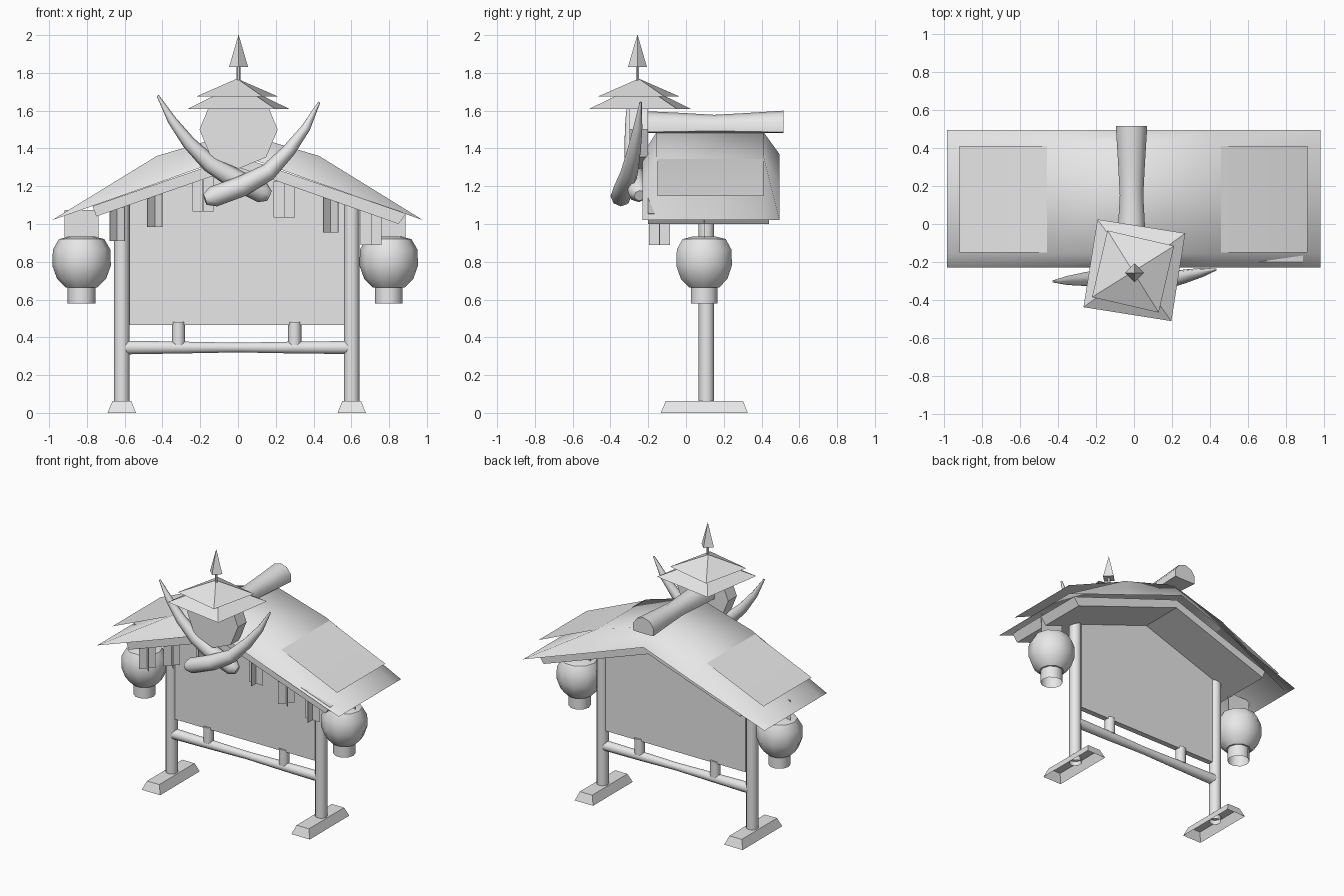
import bpy, bmesh, math
from mathutils import Matrix, Vector

if "Cube" in bpy.data.objects:
    bpy.data.objects.remove(bpy.data.objects["Cube"], do_unlink=True)

grey = bpy.data.materials.new("plain_grey")
grey.use_nodes = True
grey.diffuse_color = (0.8, 0.8, 0.8, 1)
grey.node_tree.nodes["Principled BSDF"].inputs["Base Color"].default_value = (0.8, 0.8, 0.8, 1)


def finish(name, bm, smooth=None, normals=True):
    if normals:
        bmesh.ops.recalc_face_normals(bm, faces=bm.faces[:])
    mesh = bpy.data.meshes.new(name)
    bm.to_mesh(mesh)
    bm.free()
    mesh.materials.append(grey)
    ob = bpy.data.objects.new(name, mesh)
    bpy.context.collection.objects.link(ob)
    if smooth:
        bpy.ops.object.select_all(action="DESELECT")
        ob.select_set(True)
        bpy.context.view_layer.objects.active = ob
        bpy.ops.object.shade_smooth_by_angle(angle=math.radians(smooth))
    return ob


def loft(name, rings, caps=(True, True), smooth=None):
    """Skin a list of equal-sized point rings."""
    bm = bmesh.new()
    loops = [[bm.verts.new(p) for p in ring] for ring in rings]
    n = len(loops[0])
    for a, b in zip(loops, loops[1:]):
        for i in range(n):
            j = (i + 1) % n
            bm.faces.new((a[i], a[j], b[j], b[i]))
    for loop, cap in ((loops[0], caps[0]), (loops[-1], caps[1])):
        if cap:
            bm.faces.new(loop)
    return finish(name, bm, smooth)


def circle(centre, r, n, u, v, turn=0.0):
    angles = [turn + math.tau * i / n for i in range(n)]
    return [Vector(centre) + r * (math.cos(a) * Vector(u) + math.sin(a) * Vector(v)) for a in angles]


X, Y, Z = Vector((1, 0, 0)), Vector((0, 1, 0)), Vector((0, 0, 1))


def lathe(name, x, y, profile, n, caps=(True, True), smooth=40, turn=0.0):
    return loft(name, [circle((x, y, z), r, n, X, Y, turn) for r, z in profile], caps, smooth)


def prism(name, points, y0, y1):
    """Extrude an x-z outline along y."""
    return loft(name, [[(x, y, z) for x, z in points] for y in (y0, y1)])


def sheet(name, xs, rows):
    """Curved sheet: each row is (y, heights along x)."""
    bm = bmesh.new()
    grid = [[bm.verts.new((x, y, z)) for x, z in zip(xs, hs)] for y, hs in rows]
    for a, b in zip(grid, grid[1:]):
        for i in range(len(xs) - 1):
            bm.faces.new((a[i], a[i + 1], b[i + 1], b[i]))
    return finish(name, bm, 60, False)


def rect(x, y, z, hx, hy):
    return [(x - hx, y - hy, z), (x + hx, y - hy, z), (x + hx, y + hy, z), (x - hx, y + hy, z)]


# Posts on tapered feet, open underneath
for side, x in (("right", -0.615), ("left", 0.602)):
    lathe(side + "_post", x, 0.108, [(0.041, 0.03), (0.041, 1.15)], 12, (False, True))
    loft(side + "_foot", [rect(x, 0.097, 0, 0.075, 0.23), rect(x, 0.097, 0.062, 0.05, 0.205)], (False, True))

# Crossbar, studs and board
loft("crossbar", [circle((x, 0.108, 0.346), r, 10, Y, Z)
                  for x, r in ((-0.6, 0.038), (-0.3, 0.033), (0, 0.027), (0.3, 0.033), (0.59, 0.036))],
     smooth=40)
for x in (-0.315, 0.3):
    lathe("stud", x, 0.108, [(0.035, 0.36), (0.035, 0.48)], 10)
prism("board", [(-0.575, 0.465), (0.565, 0.465), (0.565, 1.12), (0, 1.32), (-0.575, 1.12)], 0.088, 0.128)

# Roof: inner slab with uneven ends, then two overlapping sheets
prism("roof_slab", [(-0.77, 1.095), (-0.75, 1.04), (0, 1.30), (0.85, 1.0), (0.89, 1.055), (0, 1.36)], -0.2, 0.44)


def mirrored(end, knee, top):
    return [end, knee, top, knee, end]


edge = mirrored(1.02, 1.215, 1.37)
bulge = mirrored(1.02, 1.36, 1.487)
sheet("lower_roof", [-0.985, -0.43, 0, 0.43, 0.98],
      [(-0.23, edge), (-0.155, bulge), (0.41, bulge), (0.495, edge)])
upper = mirrored(1.148, 1.355, 1.47)
sheet("upper_roof", [-0.917, -0.43, 0, 0.43, 0.912], [(-0.15, upper), (0.41, upper)])

# Ridge log with a flat underside
log_rings = []
for y, r in ((-0.23, 0.085), (-0.02, 0.075), (0.15, 0.065), (0.33, 0.075), (0.515, 0.087)):
    ring = circle((-0.013, y, 1.513), r, 10, X, Z, math.pi / 10)
    for p in ring:
        p.z = max(p.z, 1.483)
    log_rings.append(ring)
loft("ridge_log", log_rings, smooth=40)

# Round face plate below the little hat
loft("face_plate", [circle((0.003, y, 1.5), 0.207, 8, X, Z) for y in (-0.3, -0.2)])


# Two-tier square hat, rod and spire
def hat_tier(name, centre, side, z0, z1, degrees):
    lathe(name, *centre, [(side / math.sqrt(2), z0), (0.004, z1)], 4, (False, True), None,
          math.radians(45 + degrees))


hat_tier("lower_hat", (0.002, -0.243), 0.468, 1.61, 1.74, -9)
hat_tier("upper_hat", (-0.005, -0.25), 0.36, 1.675, 1.768, -13)
lathe("spire_rod", 0.003, -0.257, [(0.01, 1.75), (0.01, 1.84)], 6)
lathe("spire", 0.003, -0.257, [(0.05, 1.832), (0.001, 2.0)], 4, smooth=None)


# Crossed tusks
def tusk(name, path, radii):
    pts = [Vector(p) for p in path]
    rings = []
    for i, (p, r) in enumerate(zip(pts, radii)):
        t = (pts[min(i + 1, len(pts) - 1)] - pts[max(i - 1, 0)]).normalized()
        u = t.cross(Y).normalized()
        rings.append(circle(p, r, 8, u, t.cross(u)))
    loft(name, rings, smooth=50)


radii = (0.03, 0.055, 0.055, 0.046, 0.036, 0.024, 0.006)
tusk("left_tusk", [(-0.17, 1.125, 0), (-0.13, 1.14, 0), (0.02, 1.19, 0), (0.16, 1.27, 0),
                   (0.27, 1.39, 0), (0.36, 1.52, 0), (0.43, 1.645, 0)] and
     [(x, y, z) for x, z, y in ((-0.175, 1.13, -0.35), (-0.13, 1.145, -0.345), (0.02, 1.2, -0.325),
                                (0.16, 1.275, -0.3), (0.27, 1.39, -0.275), (0.36, 1.51, -0.255),
                                (0.43, 1.645, -0.24))], radii)
tusk("right_tusk", [(x, y, z) for x, z, y in ((0.165, 1.15, -0.245), (0.13, 1.165, -0.25), (-0.02, 1.24, -0.27),
                                              (-0.15, 1.32, -0.28), (-0.26, 1.43, -0.29), (-0.35, 1.55, -0.297),
                                              (-0.425, 1.68, -0.302))], radii)

# Lanterns hung from flat plates
for side, x in (("right", -0.828), ("left", 0.798)):
    lathe(side + "_lantern", x, 0.096,
          [(0.085, 0.665), (0.13, 0.71), (0.155, 0.78), (0.152, 0.865), (0.12, 0.92), (0.06, 0.935)], 10, smooth=45)
    lathe(side + "_lantern_neck", x, 0.096, [(0.074, 0.58), (0.074, 0.69)], 10, (False, True))
    loft(side + "_hanger", [rect(x, 0.096, z, 0.09, 0.002) for z in (0.91, 1.075)])

# Crossed paper tags under the front eave
for x, z, turn in ((-0.64, 0.91, 45), (-0.44, 0.985, 45), (-0.185, 1.065, 0),
                   (0.245, 1.035, 0), (0.49, 0.955, 45), (0.705, 0.89, 0)):
    for blade in (0, 90):
        spin = Matrix.Translation((x, -0.14, 0)) @ Matrix.Rotation(math.radians(turn + blade), 4, "Z")
        loft("tag", [[spin @ Vector(p) for p in rect(0, 0, h, 0.056, 0.002)] for h in (z, z + 0.19)])
